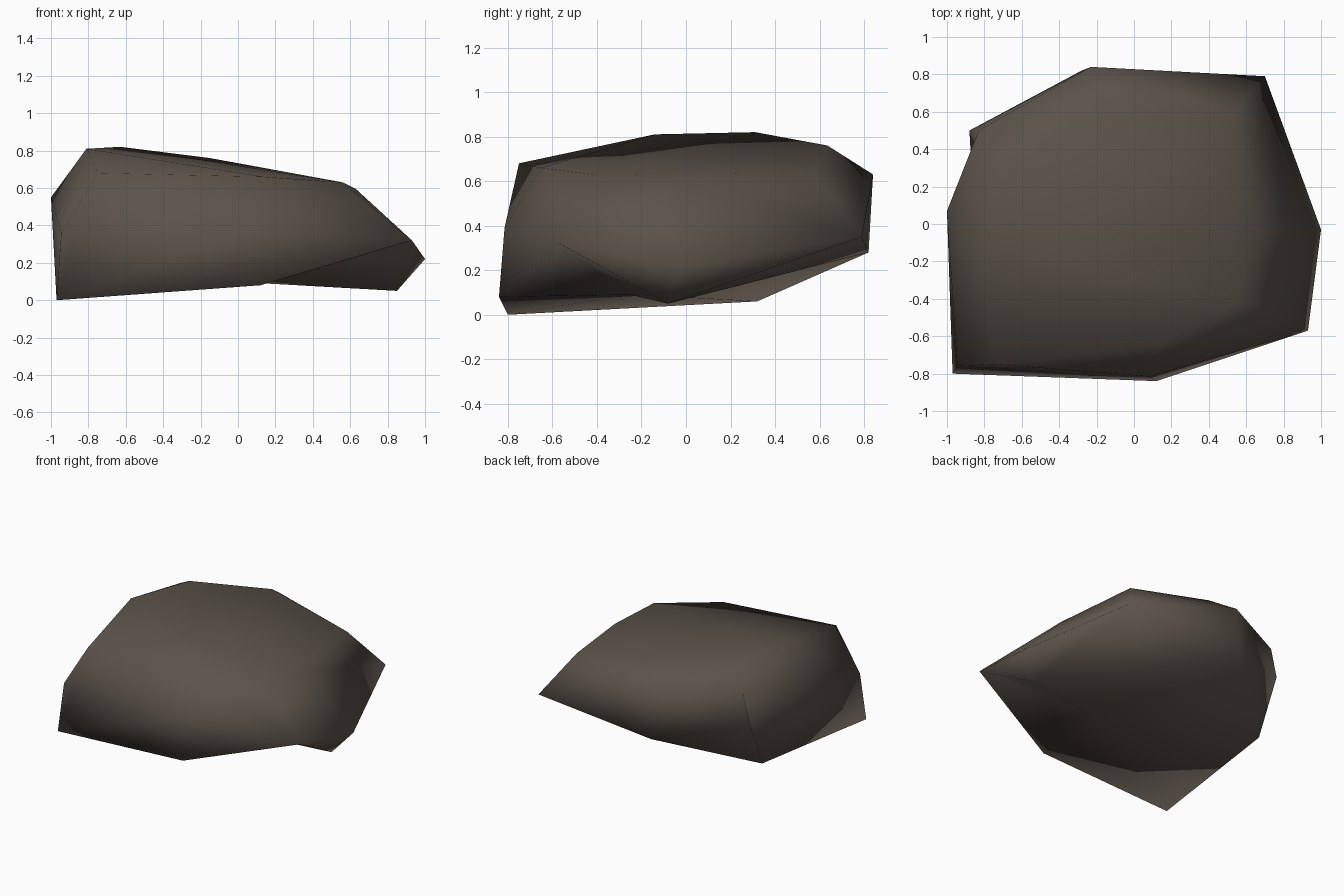
import bpy
import bmesh

# Remove the default cube only
default_cube = bpy.data.objects.get("Cube")
if default_cube:
    bpy.data.objects.remove(default_cube, do_unlink=True)


def make_material(name, colour):
    """One flat colour, shown both in the viewport and in a render."""
    material = bpy.data.materials.new(name)
    material.use_nodes = True
    material.diffuse_color = colour
    shader = material.node_tree.nodes["Principled BSDF"]
    shader.inputs["Base Color"].default_value = colour
    shader.inputs["Roughness"].default_value = 0.9
    return material


def wrap_hull(skin, corners):
    """Wrap a tight skin around the named corners, as if chipped from stone."""
    named = {name: skin.verts.new(place) for name, place in corners.items()}
    bmesh.ops.convex_hull(skin, input=skin.verts[:])
    return named


def hollow_out(skin, rim, centre):
    """Replace the faces inside the rim with a fan that dips to the centre."""
    inside = [face for face in skin.faces if rim.issuperset(face.verts)]
    bmesh.ops.delete(skin, geom=inside, context="FACES")
    open_edges = [edge for edge in skin.edges if edge.is_boundary]
    dip = skin.verts.new(centre)
    for edge in open_edges:
        skin.faces.new((*edge.verts, dip))


def fold_edge(start, end):
    """Turn the edge between two corners, making a shallow crease."""
    for edge in start.link_edges:
        if edge.other_vert(start) is end:
            bmesh.utils.edge_rotate(edge, True)
            break


# Corners of the underside, resting on the lowest one
underside = {
    "front right foot": (-.97, -.80, 0),
    "front keel": (.12, -.84, .08),
    "left keel": (.85, -.08, .05),
    "right keel": (-.87, .32, .06),
    "back keel": (-.28, .82, .28),
}

# Widest corners around the flanks
flanks = {
    "front right side": (-.945, -.76, .36),
    "front belly": (.08, -.815, .39),
    "front left tip": (.93, -.57, .32),
    "left tip": (1, -.03, .22),
    "back left tip": (.70, .79, .35),
    "back brow": (-.23, .84, .63),
    "back right tip": (-.88, .50, .47),
    "back right brow": (-.83, .50, .68),
    "right tip": (-1, .07, .55),
}

# Crown corners, sloping down toward the left side
crown = {
    "front right crown": (-.75, -.75, .68),
    "front crown": (.135, -.65, .66),
    "front left crown": (.56, -.41, .63),
    "left crown": (.63, -.04, .595),
    "back left crown": (.52, .58, .635),
    "back crown": (-.15, .635, .76),
    "peak": (-.63, .31, .82),
    "right crown": (-.81, -.14, .81),
}

# Build the boulder skin and hollow its underside
boulder_skin = bmesh.new()
corner = wrap_hull(boulder_skin, underside | flanks | crown)
underside_rim = {corner[name] for name in underside}
underside_rim.add(corner["front left tip"])
hollow_out(boulder_skin, underside_rim, (.14, -.25, .09))

# Crease the right and left flanks
fold_edge(corner["back right tip"], corner["right tip"])
fold_edge(corner["back left crown"], corner["left tip"])
bmesh.ops.recalc_face_normals(boulder_skin, faces=boulder_skin.faces[:])

# Soft shading over the whole faceted surface
for face in boulder_skin.faces:
    face.smooth = True

boulder_mesh = bpy.data.meshes.new("boulder")
boulder_skin.to_mesh(boulder_mesh)
boulder_skin.free()
boulder_mesh.materials.append(
    make_material("dark brown stone", (.105, .087, .069, 1)))

boulder = bpy.data.objects.new("boulder", boulder_mesh)
bpy.context.collection.objects.link(boulder)
